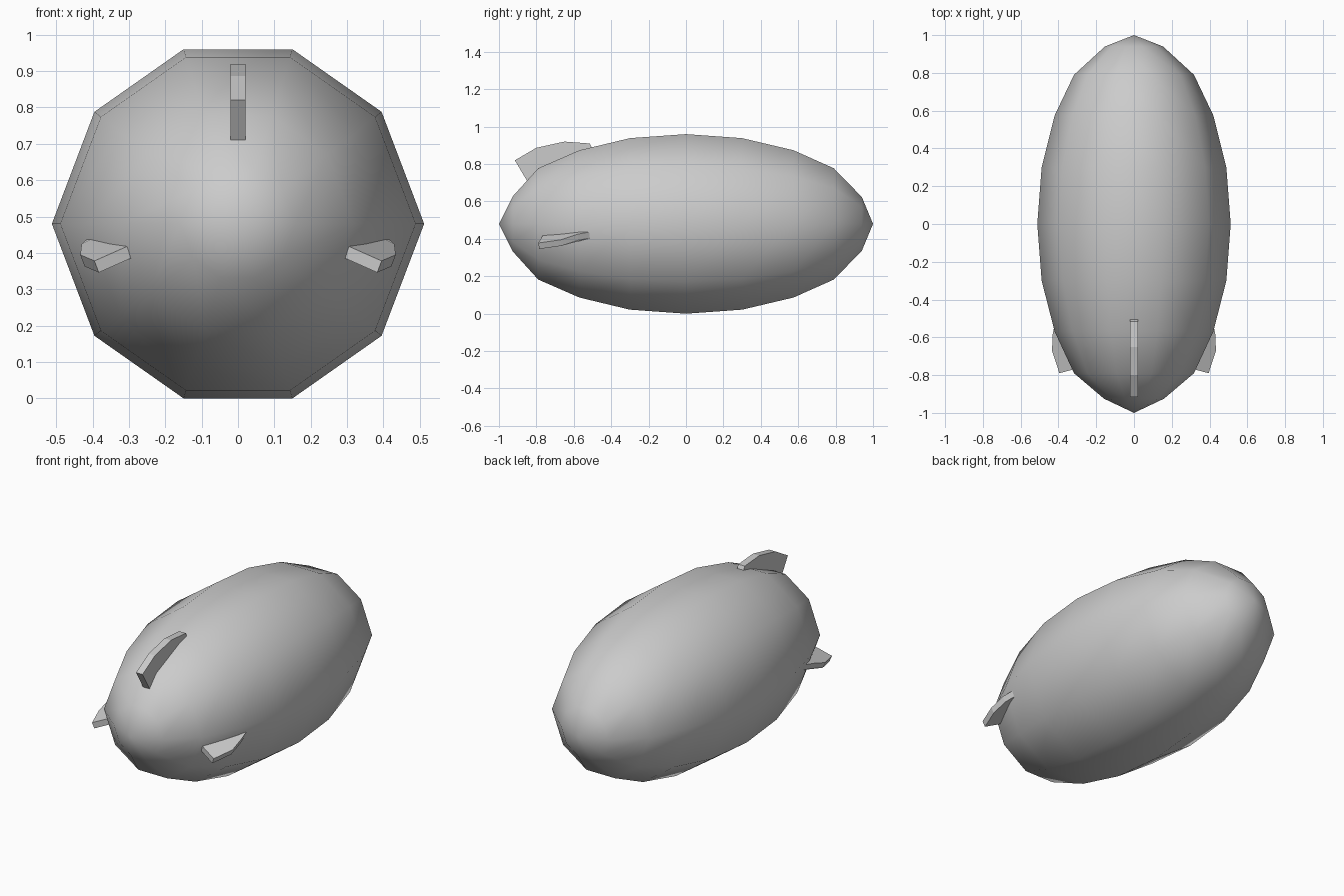
import bpy
import bmesh
from mathutils import Vector

cube = bpy.data.objects.get("Cube")
if cube:
    bpy.data.objects.remove(cube, do_unlink=True)

grey = bpy.data.materials.new("plain_grey")
grey.use_nodes = True
COLOR = (0.6, 0.6, 0.6, 1)
grey.diffuse_color = COLOR
grey.node_tree.nodes["Principled BSDF"].inputs["Base Color"].default_value = COLOR


def finish(name, bm, smooth=False):
    bmesh.ops.recalc_face_normals(bm, faces=bm.faces)
    for face in bm.faces:
        face.smooth = smooth
    mesh = bpy.data.meshes.new(name)
    bm.to_mesh(mesh)
    bm.free()
    mesh.materials.append(grey)
    obj = bpy.data.objects.new(name, mesh)
    bpy.context.collection.objects.link(obj)
    return obj


def plate(name, outline, offset):
    """Flat fin: an outline given thickness along an offset."""
    bm = bmesh.new()
    a = [bm.verts.new(p) for p in outline]
    b = [bm.verts.new(Vector(p) + Vector(offset)) for p in outline]
    bm.faces.new(a)
    bm.faces.new(b[::-1])
    for i in range(len(a)):
        j = (i + 1) % len(a)
        bm.faces.new((a[i], a[j], b[j], b[i]))
    return finish(name, bm)


# Hull: ten-sided rings lofted along y, closed at pointed ends
MID = 0.48
quarter = [(0.512, 0), (0.395, 0.308), (0.15, 0.48)]
upper = quarter + [(-x, z) for x, z in reversed(quarter)]
section = upper + [(x, -z) for x, z in reversed(upper[1:-1])]
stations = [(-0.925, 0.31), (-0.79, 0.62), (-0.57, 0.82), (-0.3, 0.955),
            (0, 1), (0.3, 0.955), (0.575, 0.82), (0.79, 0.62), (0.94, 0.3)]

bm = bmesh.new()
rings = [[bm.verts.new((x * k, y, MID + z * k)) for x, z in section]
         for y, k in stations]
tail = bm.verts.new((0, -1, MID))
nose = bm.verts.new((0, 1, MID))
count = len(section)
for i in range(count):
    j = (i + 1) % count
    for r, s in zip(rings, rings[1:]):
        bm.faces.new((r[i], r[j], s[j], s[i]))
    bm.faces.new((tail, rings[0][j], rings[0][i]))
    bm.faces.new((nose, rings[-1][i], rings[-1][j]))
finish("hull", bm, smooth=True)

# Upright fin on top
top_outline = [(-0.85, 0.71), (-0.915, 0.82), (-0.8, 0.887), (-0.65, 0.92),
               (-0.515, 0.91), (-0.5, 0.88), (-0.52, 0.76)]
plate("top_fin", [(-0.021, y, z) for y, z in top_outline], (0.042, 0, 0))

# Tilted side fins, mirrored left and right
side_outline = [(0.21, -0.74, 0.46), (0.395, -0.79, 0.378), (0.434, -0.67, 0.395),
                (0.43, -0.58, 0.425), (0.415, -0.51, 0.438), (0.28, -0.48, 0.5)]
for side, sign in (("left", 1), ("right", -1)):
    plate(side + "_fin", [(sign * x, y, z) for x, y, z in side_outline],
          (-0.012 * sign, 0.005, -0.032))
